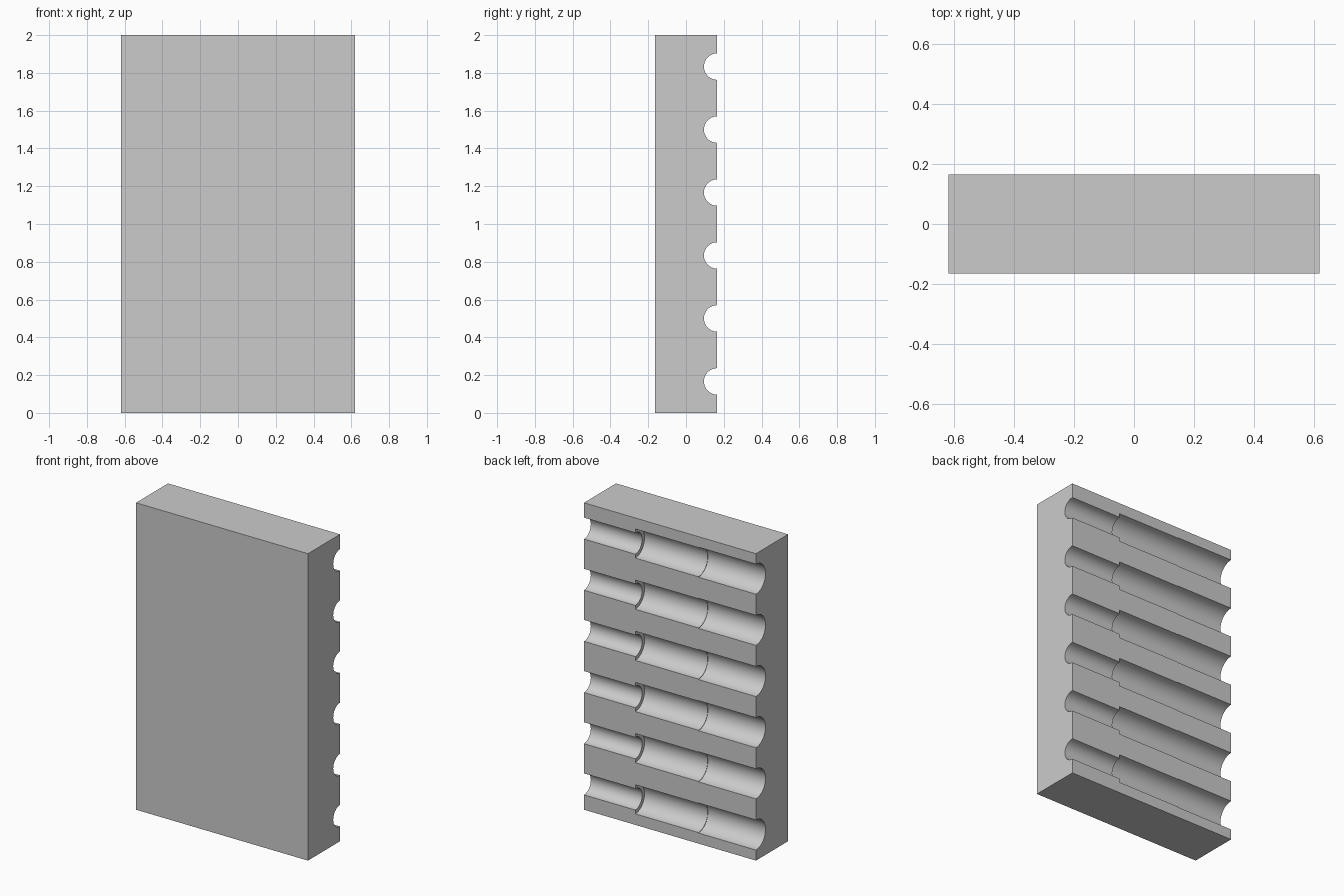
import bpy, bmesh, math

cube = bpy.data.objects.get("Cube")
if cube:
    bpy.data.objects.remove(cube, do_unlink=True)

WIDTH, DEPTH, HEIGHT = 1.24, 0.33, 2.0
GROOVES = 6
SEGMENTS = 64
# Stepped groove outline along x: (x, radius)
STEPS = [(-0.7, 0.098), (-0.205, 0.098), (-0.205, 0.095),
         (0.25, 0.095), (0.25, 0.07), (0.7, 0.07)]

grey = bpy.data.materials.new("plain_grey")
grey.use_nodes = True
colour = (0.6, 0.6, 0.6, 1)
grey.diffuse_color = colour
grey.node_tree.nodes["Principled BSDF"].inputs["Base Color"].default_value = colour


def make_object(name, bm):
    bmesh.ops.recalc_face_normals(bm, faces=bm.faces)
    mesh = bpy.data.meshes.new(name)
    bm.to_mesh(mesh)
    bm.free()
    mesh.materials.append(grey)
    obj = bpy.data.objects.new(name, mesh)
    bpy.context.collection.objects.link(obj)
    return obj


def add_stepped_rod(bm, y, z):
    rings = []
    for x, r in STEPS:
        angles = [2 * math.pi * i / SEGMENTS for i in range(SEGMENTS)]
        rings.append([bm.verts.new((x, y + r * math.cos(a), z + r * math.sin(a)))
                      for a in angles])
    for a, b in zip(rings, rings[1:]):
        for i in range(SEGMENTS):
            j = (i + 1) % SEGMENTS
            bm.faces.new((a[i], a[j], b[j], b[i]))
    bm.faces.new(rings[0])
    bm.faces.new(rings[-1])


# Solid block
bm = bmesh.new()
bmesh.ops.create_cube(bm, size=1)
bmesh.ops.scale(bm, vec=(WIDTH, DEPTH, HEIGHT), verts=bm.verts)
bmesh.ops.translate(bm, vec=(0, 0, HEIGHT / 2), verts=bm.verts)
block = make_object("grooved_block", bm)

# Row of stepped rods that cut half-round grooves into the back
bm = bmesh.new()
pitch = HEIGHT / GROOVES
for k in range(GROOVES):
    add_stepped_rod(bm, DEPTH / 2, pitch * (k + 0.5))
cutter = make_object("groove_cutter", bm)
cutter.hide_render = True

cut = block.modifiers.new("grooves", 'BOOLEAN')
cut.operation = 'DIFFERENCE'
cut.solver = 'EXACT'
cut.object = cutter

bpy.ops.object.select_all(action='DESELECT')
block.select_set(True)
bpy.context.view_layer.objects.active = block
bpy.ops.object.modifier_apply(modifier=cut.name)
bpy.data.objects.remove(cutter, do_unlink=True)

# Smooth groove walls, crisp edges
bpy.ops.object.shade_smooth_by_angle(angle=math.radians(30))
